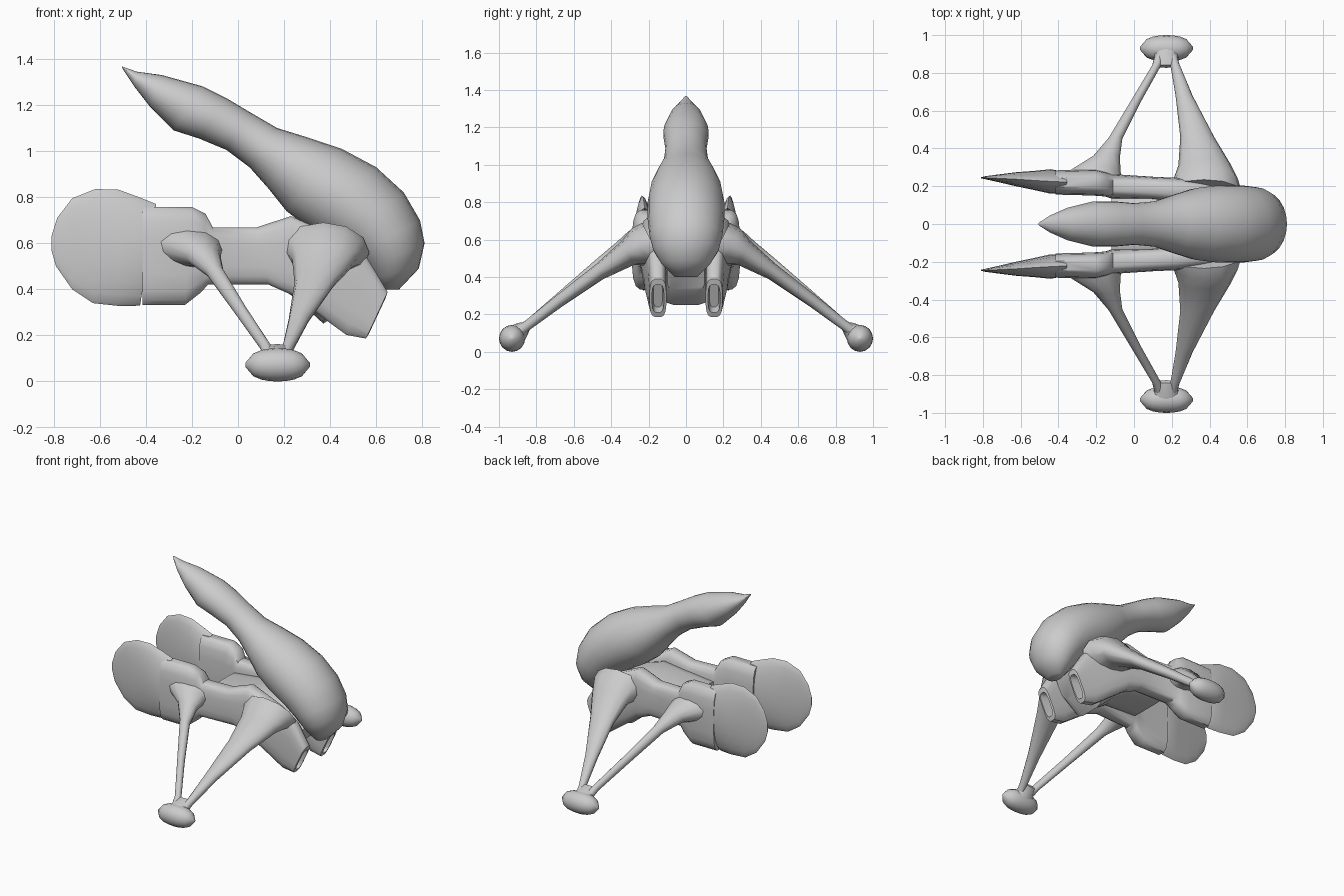
import bpy, bmesh, math
from mathutils import Vector


def spow(v, e):
    return math.copysign(abs(v) ** e, v)


def loft(name, sections, n=16, e=(1.0, 1.0), mirror=True, angle=35):
    """Skin rings given as (centre, half axis u, half axis v)."""
    bm = bmesh.new()
    rings = []
    for c, u, v in sections:
        c, u, v = Vector(c), Vector(u), Vector(v)
        ring = []
        for i in range(n):
            a = 2 * math.pi * (i + 0.5) / n if e[0] < 1 else 2 * math.pi * i / n
            ring.append(bm.verts.new(c + u * spow(math.cos(a), e[0]) + v * spow(math.sin(a), e[1])))
        rings.append(ring)
    for a, b in zip(rings, rings[1:]):
        for i in range(n):
            j = (i + 1) % n
            bm.faces.new((a[i], a[j], b[j], b[i]))
    bm.faces.new(rings[0])
    bm.faces.new(rings[-1])
    bmesh.ops.recalc_face_normals(bm, faces=bm.faces)
    me = bpy.data.meshes.new(name)
    bm.to_mesh(me)
    bm.free()
    ob = bpy.data.objects.new(name, me)
    bpy.context.collection.objects.link(ob)
    if mirror:
        m = ob.modifiers.new("mirror", 'MIRROR')
        m.use_axis = (False, True, False)
    bpy.ops.object.select_all(action='DESELECT')
    ob.select_set(True)
    bpy.context.view_layer.objects.active = ob
    bpy.ops.object.shade_smooth_by_angle(angle=math.radians(angle))
    return ob


def profile(rows):
    """Rows of (top x, top z, bottom x, bottom z, y centre, half width)."""
    out = []
    for tx, tz, bx, bz, y, w in rows:
        out.append((((tx + bx) / 2, y, (tz + bz) / 2),
                    ((tx - bx) / 2, 0, (tz - bz) / 2), (0, w, 0)))
    return out


# Main hull: long nose swelling into a rounded rear bulb
loft("hull", profile([
    (-.505, 1.368, -.50, 1.355, 0, .008),
    (-.44, 1.345, -.45, 1.28, 0, .045),
    (-.33, 1.33, -.38, 1.19, 0, .085),
    (-.15, 1.28, -.28, 1.09, 0, .12),
    (-.05, 1.23, -.17, 1.055, 0, .12),
    (.05, 1.17, -.05, 1.005, 0, .11),
    (.17, 1.10, .05, .93, 0, .12),
    (.30, 1.06, .13, .84, 0, .155),
    (.45, 1.01, .21, .74, 0, .19),
    (.60, .93, .30, .67, 0, .205),
    (.72, .82, .42, .60, 0, .205),
    (.79, .70, .50, .54, 0, .195),
    (.81, .60, .55, .49, 0, .175),
    (.785, .49, .58, .45, 0, .13),
    (.70, .40, .62, .40, 0, .06)]), n=24, mirror=False, angle=60)

# Side booms ending in recessed nozzles
loft("side_boom", profile([
    (-.415, .76, -.415, .33, .22, .065),
    (-.20, .76, -.23, .33, .22, .07),
    (-.14, .73, -.16, .385, .21, .065),
    (-.11, .67, -.13, .42, .20, .065),
    (.08, .67, .13, .42, .19, .06),
    (.23, .72, .23, .375, .18, .065),
    (.45, .62, .36, .28, .165, .06),
    (.56, .54, .47, .20, .155, .05),
    (.65, .39, .555, .185, .15, .045),
    (.64, .36, .57, .21, .15, .032),
    (.58, .37, .51, .24, .15, .025)]), e=(.6, .6), angle=40)

# Deck joining the two booms under the hull
loft("cross_deck", profile([
    (-.12, .60, -.12, .46, 0, .17),
    (.10, .63, .13, .44, 0, .16),
    (.25, .66, .25, .36, 0, .15),
    (.45, .60, .37, .25, 0, .13),
    (.58, .48, .50, .33, 0, .10)]), e=(.4, .4), mirror=False)

# Rounded blade fins, thinning towards the leading rim
loft("blade_fin", profile([
    (-.81, .63, -.81, .57, .245, .003),
    (-.785, .71, -.79, .50, .245, .008),
    (-.72, .795, -.72, .40, .242, .020),
    (-.62, .835, -.63, .34, .237, .037),
    (-.52, .833, -.52, .328, .23, .052),
    (-.43, .80, -.45, .328, .225, .065),
    (-.355, .77, -.425, .33, .222, .058),
    (-.42, .755, -.425, .34, .222, .05)]), n=20, e=(1, 1.3), angle=40)
loft("fin_joint", profile([
    (-.46, .70, -.46, .40, .222, .035),
    (-.38, .70, -.38, .40, .222, .035)]), n=12)


# Outrigger struts: rows of (centre, half depth, half height)
def strut(name, rows):
    loft(name, [(c, (hx, 0, 0), (0, hz * .5, hz)) for c, hx, hz in rows], n=12, angle=50)


strut("aft_strut", [((.37, .17, .56), .20, .13), ((.38, .24, .56), .17, .10),
                    ((.375, .31, .53), .14, .065), ((.335, .46, .43), .09, .04),
                    ((.265, .68, .27), .045, .03), ((.215, .85, .14), .024, .024),
                    ((.19, .93, .08), .03, .03)])
strut("fore_strut", [((-.23, .20, .57), .17, .10), ((-.21, .27, .57), .14, .075),
                     ((-.15, .35, .54), .075, .045), ((-.10, .45, .475), .038, .032),
                     ((.01, .65, .31), .028, .026), ((.12, .84, .15), .024, .022),
                     ((.15, .93, .08), .03, .03)])

# Landing pods at the outrigger tips
pod = []
for i in range(9):
    t = -1 + i / 4
    r = max(.12, math.sqrt(max(0, 1 - abs(t) ** 2.3)))
    pod.append(((.172 + .14 * t, .93, .072), (0, .07 * r, 0), (0, 0, .072 * r)))
loft("landing_pod", pod, n=16, angle=60)
# Neck collar where the struts meet the pod
loft("pod_collar", [((.17, .835, .15), (.07, 0, 0), (0, .008, .012)),
                    ((.17, .87, .125), (.055, 0, 0), (0, .025, .03)),
                    ((.17, .91, .09), (.09, 0, 0), (0, .04, .045))], n=12, angle=50)
